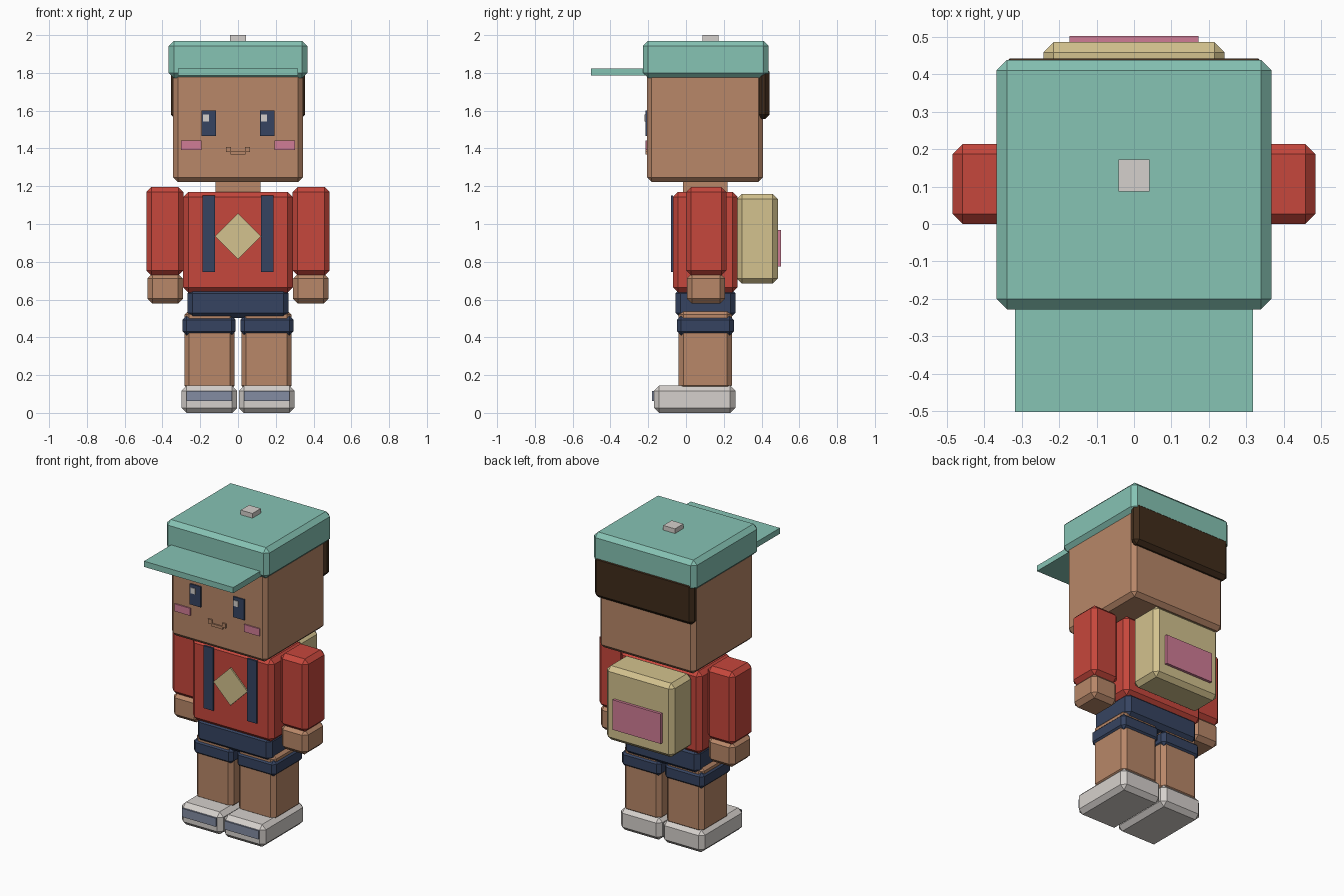
import bpy, bmesh, math
from mathutils import Matrix, Vector

if "Cube" in bpy.data.objects:
    bpy.data.objects.remove(bpy.data.objects["Cube"])


def material(name, r, g, b):
    lin = [((c / 255 + 0.055) / 1.055) ** 2.4 for c in (r, g, b)]
    m = bpy.data.materials.new(name)
    m.diffuse_color = (*lin, 1)
    m.use_nodes = True
    m.node_tree.nodes["Principled BSDF"].inputs["Base Color"].default_value = m.diffuse_color
    return m


skin = material("skin", 184, 135, 104)
red = material("red shirt", 198, 71, 60)
teal = material("teal cap", 134, 195, 180)
tan = material("tan canvas", 211, 194, 142)
navy = material("navy cloth", 54, 68, 97)
white = material("off white", 213, 208, 204)
brown = material("dark brown hair", 64, 44, 27)
pink = material("pink", 208, 124, 150)
slate = material("slate toe", 131, 140, 162)


def box(name, mat, x, y, z, bevel=0.0, turn=0.0):
    """Chamfered box from (min, max) ranges, optionally turned about y."""
    lo, hi = Vector((x[0], y[0], z[0])), Vector((x[1], y[1], z[1]))
    bm = bmesh.new()
    bmesh.ops.create_cube(bm, size=1)
    bmesh.ops.scale(bm, vec=hi - lo, verts=bm.verts)
    if bevel:
        bmesh.ops.bevel(bm, geom=bm.edges[:], offset=bevel, segments=1,
                        affect='EDGES', profile=0.5)
    if turn:
        bmesh.ops.rotate(bm, matrix=Matrix.Rotation(turn, 3, 'Y'), verts=bm.verts)
    me = bpy.data.meshes.new(name)
    bm.to_mesh(me)
    bm.free()
    me.materials.append(mat)
    ob = bpy.data.objects.new(name, me)
    ob.location = (lo + hi) / 2
    bpy.context.collection.objects.link(ob)
    return ob


def pair(name, mat, x, y, z, bevel=0.0):
    """The same box on the right (+x) and left (-x)."""
    box(name + "_right", mat, x, y, z, bevel)
    box(name + "_left", mat, (-x[1], -x[0]), y, z, bevel)


B = 0.027  # usual chamfer

# Head, neck and hair
box("head", skin, (-0.343, 0.343), (-0.207, 0.408), (1.222, 1.84), 0.025)
box("neck", skin, (-0.12, 0.12), (-0.016, 0.22), (1.12, 1.26))
box("hair", brown, (-0.355, 0.355), (0.378, 0.443), (1.555, 1.83), 0.024)

# Cap
box("cap", teal, (-0.367, 0.367), (-0.228, 0.438), (1.773, 1.97), B)
box("cap_brim", teal, (-0.318, 0.318), (-0.503, -0.19), (1.785, 1.822))
box("cap_button", white, (-0.042, 0.042), (0.087, 0.172), (1.96, 2.0))

# Face plates
FACE = (-0.215, -0.206)
pair("eye", navy, (0.116, 0.194), FACE, (1.467, 1.6))
for side, x in (("right", 0.122), ("left", -0.185)):
    box("eye_glint_" + side, white, (x, x + 0.032), (-0.219, -0.212), (1.542, 1.579))
pair("cheek", pink, (0.192, 0.303), FACE, (1.393, 1.441))
box("mouth_middle", skin, (-0.04, 0.04), FACE, (1.367, 1.385))
pair("mouth_corner", skin, (0.036, 0.063), FACE, (1.38, 1.408))

# Torso with braces and diamond patch
box("torso", red, (-0.29, 0.29), (-0.069, 0.273), (0.638, 1.17), B)
pair("brace", navy, (0.122, 0.189), (-0.08, -0.068), (0.747, 1.15))
box("diamond_patch", tan, (-0.086, 0.086), (-0.078, -0.068), (0.849, 1.021),
    turn=math.pi / 4)

# Arms and hands
pair("sleeve", red, (0.289, 0.485), (0.0, 0.214), (0.727, 1.196), B)
pair("hand", skin, (0.291, 0.48), (0.004, 0.207), (0.578, 0.738), B)

# Shorts, legs and shoes
box("shorts", navy, (-0.267, 0.267), (-0.055, 0.263), (0.503, 0.66), B)
pair("shorts_cuff", navy, (0.013, 0.294), (-0.048, 0.253), (0.41, 0.514), 0.022)
pair("leg", skin, (0.018, 0.284), (-0.039, 0.243), (0.12, 0.545), 0.025)
pair("shoe", white, (0.004, 0.299), (-0.17, 0.261), (0.0, 0.144), B)
pair("shoe_toe", slate, (0.032, 0.272), (-0.181, -0.169), (0.062, 0.117))

# Backpack
box("backpack", tan, (-0.242, 0.242), (0.27, 0.486), (0.684, 1.16), B)
box("backpack_pocket", pink, (-0.172, 0.172), (0.48, 0.503), (0.774, 0.967))
